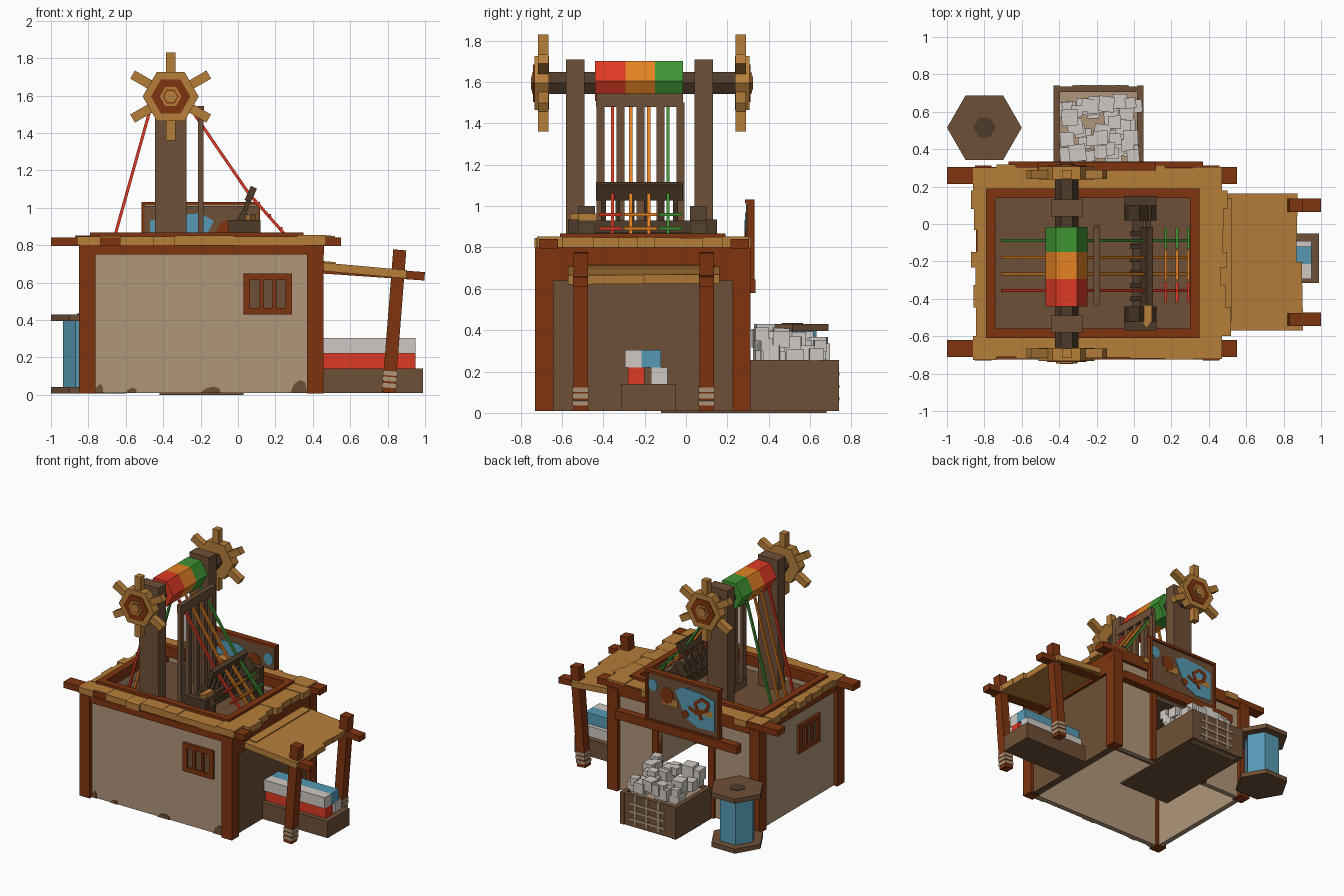
import bpy, bmesh, math, random
from mathutils import Vector

if "Cube" in bpy.data.objects:
    bpy.data.objects.remove(bpy.data.objects["Cube"])

random.seed(4)


def mat(name, r, g, b):
    m = bpy.data.materials.new(name)
    m.diffuse_color = [((c / 255 + 0.055) / 1.055) ** 2.4 for c in (r, g, b)] + [1]
    m.use_nodes = True
    m.node_tree.nodes["Principled BSDF"].inputs["Base Color"].default_value = m.diffuse_color
    return m


TAN = mat("tan wood", 182, 126, 58)
BROWN = mat("brown wood", 110, 80, 55)
DARK = mat("dark wood", 78, 59, 42)
RUST = mat("rust wood", 127, 52, 16)
BEIGE = mat("plaster", 176, 150, 122)
BLUE = mat("blue cloth", 86, 154, 180)
WHITE = mat("white wool", 207, 201, 195)
RED = mat("red dye", 222, 58, 36)
ORANGE = mat("orange dye", 228, 130, 34)
GREEN = mat("green dye", 64, 148, 52)


def finish(name, bm, m):
    bmesh.ops.recalc_face_normals(bm, faces=bm.faces)
    me = bpy.data.meshes.new(name)
    bm.to_mesh(me)
    bm.free()
    me.materials.append(m)
    ob = bpy.data.objects.new(name, me)
    bpy.context.collection.objects.link(ob)
    return ob


def prism(name, pts, axis, a0, a1, m):
    """Extrude a 2D outline along an axis from a0 to a1."""
    put = {'x': lambda u, v, a: (a, u, v), 'y': lambda u, v, a: (u, a, v), 'z': lambda u, v, a: (u, v, a)}[axis]
    bm = bmesh.new()
    lo, hi = [[bm.verts.new(put(u, v, a)) for u, v in pts] for a in (a0, a1)]
    bm.faces.new(lo)
    bm.faces.new(hi)
    for i in range(len(pts)):
        j = (i + 1) % len(pts)
        bm.faces.new((lo[i], lo[j], hi[j], hi[i]))
    return finish(name, bm, m)


def box(name, x0, x1, y0, y1, z0, z1, m):
    return prism(name, [(x0, y0), (x1, y0), (x1, y1), (x0, y1)], 'z', z0, z1, m)


def ngon(cu, cv, r, n=6, squash=1, a0=0):
    return [(cu + r * math.cos(a0 + math.tau * i / n), cv + r * squash * math.sin(a0 + math.tau * i / n)) for i in range(n)]


def beam(name, p0, p1, w, h, m):
    """Square bar between two points; w is measured along y (or x for bars along y)."""
    p0, p1 = Vector(p0), Vector(p1)
    d = (p1 - p0).normalized()
    s = Vector((1, 0, 0)) if abs(d.y) > 0.9 else Vector((0, 1, 0))
    s = (s - d * s.dot(d)).normalized()
    t = d.cross(s)
    bm = bmesh.new()
    rings = [[bm.verts.new(p + s * a * w / 2 + t * b * h / 2) for a, b in ((-1, -1), (1, -1), (1, 1), (-1, 1))] for p in (p0, p1)]
    bm.faces.new(rings[0])
    bm.faces.new(rings[1])
    for i in range(4):
        j = (i + 1) % 4
        bm.faces.new((rings[0][i], rings[0][j], rings[1][j], rings[1][i]))
    return finish(name, bm, m)


# House walls, with a doorway at the back
box("front_wall", -.82, .42, -.70, -.66, .01, .80, BEIGE)
box("left_wall", -.82, -.78, -.68, .28, .01, .80, BEIGE)
box("right_wall", .38, .43, -.68, .28, .01, .80, BROWN)
box("right_wall_lining", .372, .38, -.66, .24, .01, .80, BEIGE)
box("back_wall_left", -.82, -.42, .24, .28, .01, .80, BEIGE)
box("back_wall_right", .03, .42, .24, .28, .01, .80, BEIGE)
box("back_wall_lintel", -.42, .03, .24, .28, .58, .80, BEIGE)
box("doorway_floor", -.42, .03, -.12, .68, 0, .012, BROWN)
for x in (-.85, .37):
    for y in (-.73, .225):
        box("corner_post", x, x + .088, y, y + .088, .008, .80, RUST)
for x in (-.45, .03):
    box("door_post", x, x + .05, .25, .30, .01, .6, RUST)
box("front_top_beam", -.85, .46, -.725, -.66, .75, .80, RUST)
box("back_top_beam", -.85, .46, .24, .305, .75, .80, RUST)
box("left_top_beam", -.845, -.78, -.73, .31, .75, .80, RUST)
box("right_top_beam", .39, .455, -.73, .31, .64, .80, RUST)
box("door_beam", -.67, .37, .27, .335, .58, .645, RUST)

# Worn patches low on the walls
for x0, x1, h in ((-.765, -.72, .06), (-.60, -.54, .04), (-.20, -.09, .045), (.28, .37, .08)):
    w = x1 - x0
    prism("wall_patch", [(x0, .01), (x1, .01), (x1 - .1 * w, h * .8), (x1 - .4 * w, h), (x0 + .2 * w, h * .7)], 'y', -.707, -.70, BROWN)

# Barred windows, front and left
box("front_window_back", .03, .29, -.706, -.70, .43, .65, BROWN)
box("left_window_back", -.826, -.82, -.45, -.19, .43, .65, BROWN)
for a, b in ((0, .035), (.085, .105), (.155, .175), (.225, .26)):
    box("front_window_bar", .03 + a, .03 + b, -.72, -.70, .43, .65, RUST)
    box("left_window_bar", -.84, -.82, -.45 + a, -.45 + b, .43, .65, RUST)
for z in (.43, .615):
    box("front_window_rail", .03, .29, -.72, -.70, z, z + .035, RUST)
    box("left_window_rail", -.84, -.82, -.45, -.19, z, z + .035, RUST)

# Flat roof: beams, uneven planks, rust inner frame, sunken deck
for y in (-.665, .26):
    box("roof_beam", -1, .55, y - .045, y + .045, .795, .842, RUST)
x = -.86
while x < .45:
    w = min(random.uniform(.10, .2), .47 - x)
    h = random.uniform(.845, .855)
    box("roof_plank_front", x, x + w, random.uniform(-.74, -.705), -.60, .80, h, TAN)
    box("roof_plank_back", x, x + w, .18, random.uniform(.295, .325), .80, h, TAN)
    x += w
y = -.60
while y < .17:
    w = min(random.uniform(.08, .16), .18 - y)
    h = random.uniform(.845, .853)
    box("roof_plank_left", random.uniform(-.885, -.84), -.78, y, y + w, .80, h, TAN)
    box("roof_plank_right", .34, random.uniform(.46, .53), y, y + w, .80, h, TAN)
    y += w
for y in (-.61, .14):
    box("roof_frame_long", -.79, .35, y, y + .05, .79, .868, RUST)
for x in (-.79, .30):
    box("roof_frame_short", x, x + .05, -.56, .14, .79, .868, RUST)
box("deck", -.78, .38, -.66, .24, .68, .70, BROWN)

# Tall winch: posts, axle, tricolour drum, spoked wheels
CX, CZ, CY = -.36, 1.595, -.213
for y in (-.58, .04):
    box("winch_post", -.445, -.275, y, y + .09, .70, 1.71, BROWN)
prism("axle", ngon(CX, CZ, .062, 6), 'y', -.70, .275, DARK)
for y0, y1, m in ((-.44, -.293, RED), (-.293, -.15, ORANGE), (-.15, -.015, GREEN)):
    prism("drum", ngon(CX, CZ + .01, .112, 6), 'y', y0, y1, m)
for s in (-1, 1):
    def yy(d):
        return CY + s * d
    prism("wheel", ngon(CX, CZ, .15), 'y', yy(.45), yy(.52), TAN)
    prism("wheel_ring", ngon(CX, CZ, .105), 'y', yy(.52), yy(.526), RUST)
    prism("wheel_hub", ngon(CX, CZ, .058), 'y', yy(.526), yy(.532), TAN)
    prism("wheel_hub_ring", ngon(CX, CZ, .042), 'y', yy(.532), yy(.534), RUST)
    prism("wheel_hub_cap", ngon(CX, CZ, .035), 'y', yy(.534), yy(.536), TAN)
    for i in range(6):
        a = math.radians(30 + 60 * i)
        c, n = math.cos(a), math.sin(a)
        beam("wheel_spoke", (CX + .11 * c, yy(.478), CZ + .11 * n), (CX + .235 * c, yy(.478), CZ + .235 * n), .05, .05, TAN)

# Upright comb
box("comb_top", -.217, -.183, -.435, -.015, 1.48, 1.545, BROWN)
box("comb_bottom", -.217, -.183, -.435, -.015, .70, .76, BROWN)
for i in range(5):
    y = -.413 + .0965 * i
    box("comb_slat", -.215, -.185, y - .02, y + .02, .70, 1.5, BROWN)

# Leaning beater with side cheeks and shuttle
for y0, y1, y2, y3 in ((-.52, -.44, -.57, -.52), (.02, .10, .10, .15)):
    prism("beater_cheek", [(-.05, .70), (.12, .70), (.12, .87), (.03, 1.0), (-.03, .90)], 'y', y0, y1, DARK)
    box("beater_foot", -.05, .12, y2, y3, .70, .935, DARK)
box("beater_base", -.01, .05, -.57, .15, .80, .88, DARK)
box("beater_bar", .06, .09, -.57, .15, .87, .93, DARK)
beam("beater_rail", (.052, -.225, 1.035), (.085, -.225, 1.11), .42, .036, DARK)
for i in range(6):
    y = -.40 + .07 * i
    beam("beater_slat", (-.01, y, .86), (.06, y, 1.05), .024, .024, DARK)
prism("shuttle", [(.04, -.43), (.095, -.43), (.095, -.52), (.067, -.56), (.04, -.52)], 'z', .93, .965, TAN)

# Warp threads over the drum, and cross threads
for y, m in ((-.355, RED), (-.267, ORANGE), (-.18, ORANGE), (-.087, GREEN)):
    beam("thread_left", (-.46, y, 1.56), (-.70, y, .70), .016, .016, m)
    beam("thread_right", (-.26, y, 1.54), (.055, y, 1.08), .016, .016, m)
    beam("thread_low", (.055, y, 1.08), (.31, y, .79), .016, .016, m)
for x in (.17, .23, .29):
    z = 1.08 - (x - .055) * 1.137 + .01
    for y0, y1, m in ((-.42, -.31, RED), (-.30, -.14, ORANGE), (-.13, -.02, GREEN)):
        beam("cross_thread", (x, y0, z), (x, y1, z), .014, .014, m)

# Painted sign above the doorway
box("sign_board", -.50, .11, .29, .318, .65, 1.01, BROWN)
for z in (.635, 1.012):
    box("sign_rail", -.515, .118, .285, .332, z, z + .02, RUST)
for x in (-.515, .10):
    box("sign_side", x, x + .018, .297, .332, .64, 1.02, RUST)
for y0, y1, s in ((.318, .322, 1), (.286, .29, -1)):
    lift = .004 * s
    prism("sign_pond", [(-.47, .70), (-.33, .69), (-.22, .74), (-.18, .83), (-.13, .93), (-.2, .97), (-.36, .96), (-.47, .93)], 'y', y0, y1, BLUE)
    prism("sign_drop", ngon(.06, .92, .04, 8, 1.2), 'y', y0, y1, BLUE)
    prism("sign_spot", ngon(-.06, .87, .058, 8, 1.1), 'y', y0, y1, RUST)
    prism("sign_dot", ngon(-.22, .77, .03, 8), 'y', y0 + lift, y1 + lift, RUST)
    arc = [(-.25, .83), (-.32, .80), (-.40, .84), (-.42, .90), (-.36, .92), (-.30, .87), (-.36, .76)]
    for (u0, v0), (u1, v1) in zip(arc, arc[1:]):
        beam("sign_stroke", (u0, y1 if s > 0 else y0, v0), (u1, y1 if s > 0 else y0, v1), .008, .025, RUST)

# Wool crate behind the doorway
X0, X1, Y0, Y1 = -.43, .05, .31, .74
for x in (X0, X1 - .035):
    box("crate_side", x, x + .035, Y0, Y1, .01, .255, BROWN)
box("crate_back", X0, X1, Y1 - .035, Y1 - .005, .01, .255, BROWN)
box("crate_front", X0, X1, Y0, Y0 + .02, .01, .24, BROWN)
box("crate_fill", X0 + .03, X1 - .03, Y0 + .01, Y1 - .03, .012, .235, BEIGE)
for i in range(55):
    x, y = random.uniform(-.36, .01), random.uniform(.36, .66)
    s = random.uniform(.028, .046)
    z = random.uniform(.24, .385 - .35 * max(0, y - .48))
    a = random.uniform(-.15, .15) + math.pi / 4
    prism("wool_lump", ngon(x, y, s * 1.4, 4, 1, a), 'z', z - s, z + s, WHITE)
for i in range(3):
    x, z = -.29 + .1 * i, .06 + .06 * i
    box("crate_net_upright", x, x + .02, Y1 - .01, Y1, .03, .255, BEIGE)
    box("crate_net_cross", -.33, -.03, Y1 - .01, Y1 + .002, z, z + .016, BEIGE)

# Cloth spool beside the house
for z in (.008, .395):
    prism("spool_plate", ngon(-.8, .515, .2), 'z', z, z + .035, BROWN)
prism("spool_cloth", ngon(-.8, .515, .135), 'z', .04, .40, BLUE)
prism("spool_cap", ngon(-.8, .515, .06), 'z', .43, .434, DARK)

# Side awning on leaning poles
for i in range(6):
    y = -.57 + .122 * i
    e = random.uniform(.86, .905)
    beam("awning_plank", (.44, y + .061, .686), (e, y + .061, .686 - (e - .44) * .09), .122, .045, TAN)
beam("awning_edge", (.43, -.19, .70), (.52, -.19, .692), .66, .035, TAN)
for y in (-.51, .1):
    beam("awning_beam", (.44, y, .672), (.998, y, .634), .072, .045, RUST)

    def on_pole(t):
        return (.805 + .06 * t, y, .012 + .763 * t)
    beam("awning_pole", on_pole(0), on_pole(1), .07, .07, RUST)
    for t in (.035, .08, .12):
        beam("pole_wrap", on_pole(t), on_pole(t + .03), .078, .078, BEIGE)

# Trough with stacked cloth rolls
box("trough", .43, .99, -.315, -.05, .01, .14, BROWN)
for y0, y1, z0, z1, m in ((-.28, -.2, .14, .22, RED), (-.17, -.09, .14, .22, WHITE), (-.295, -.215, .22, .305, WHITE), (-.215, -.12, .22, .305, BLUE)):
    box("cloth_roll", .43, .95, y0, y1, z0, z1, m)
